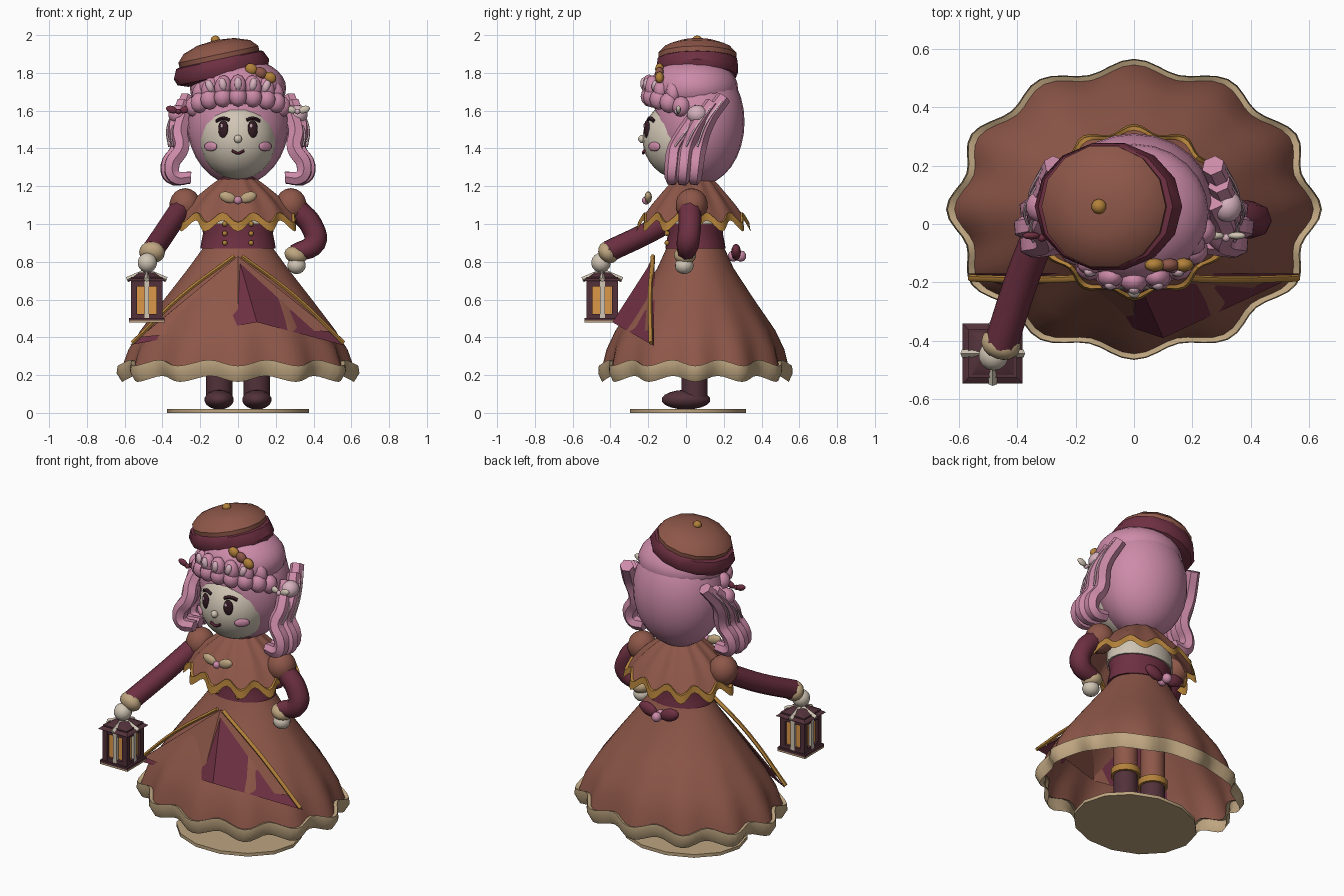
import bpy, bmesh
from math import cos, sin, pi, radians
from mathutils import Matrix, Vector, Euler

if "Cube" in bpy.data.objects:
    bpy.data.objects.remove(bpy.data.objects["Cube"], do_unlink=True)


def material(name, *rgb):
    lin = [((c / 255 + 0.055) / 1.055) ** 2.4 for c in rgb] + [1]
    m = bpy.data.materials.new(name)
    m.use_nodes = True
    m.diffuse_color = lin
    m.node_tree.nodes["Principled BSDF"].inputs["Base Color"].default_value = lin
    return m


BROWN = material("warm brown", 142, 87, 73)
WINE = material("burgundy", 110, 48, 66)
PINK = material("hair pink", 205, 139, 169)
PALE = material("pale pink", 214, 178, 190)
CREAM = material("cream", 190, 165, 128)
GOLD = material("gold", 178, 129, 58)
SKIN = material("skin", 208, 197, 180)
DARK = material("dark plum", 82, 49, 58)
GLOW = material("lamp orange", 222, 152, 72)
INK = material("eye ink", 52, 28, 36)


def finish(name, bm, *mats, angle=40):
    bmesh.ops.recalc_face_normals(bm, faces=bm.faces)
    me = bpy.data.meshes.new(name)
    bm.to_mesh(me)
    bm.free()
    for m in mats:
        me.materials.append(m)
    ob = bpy.data.objects.new(name, me)
    bpy.context.collection.objects.link(ob)
    smooth(ob, angle)
    return ob


def smooth(ob, angle):
    bpy.ops.object.select_all(action="DESELECT")
    ob.select_set(True)
    bpy.context.view_layer.objects.active = ob
    bpy.ops.object.shade_smooth_by_angle(angle=radians(angle))


def place(loc, size, rot=(0, 0, 0)):
    turn = Euler([radians(a) for a in rot]).to_matrix().to_4x4()
    return Matrix.Translation(loc) @ turn @ Matrix.Diagonal((*size, 1))


def ball(name, loc, size, mat, rot=(0, 0, 0), seg=14):
    bm = bmesh.new()
    bmesh.ops.create_uvsphere(bm, u_segments=seg, v_segments=seg * 2 // 3, radius=1,
                              matrix=place(loc, size, rot))
    return finish(name, bm, mat, angle=60)


def box(name, loc, size, mat):
    bm = bmesh.new()
    bmesh.ops.create_cube(bm, size=1, matrix=place(loc, size))
    return finish(name, bm, mat)


def lathe(name, rows, mats, n=24, y=0.05, x=0, folds=12, dip=0, caps=True, bands=None):
    """Rows are (rx, ry, z, fold depth); bands gives a material slot for each row gap."""
    bm = bmesh.new()
    rings = []
    for rx, ry, z, amp in rows:
        ring = []
        for i in range(n):
            a = 2 * pi * i / n
            wave = cos(folds * (a - pi / 2))
            k = 1 + amp * wave
            ring.append(bm.verts.new((x + rx * k * cos(a), y + ry * k * sin(a), z - dip * amp * wave)))
        rings.append(ring)
    for r, (lo, hi) in enumerate(zip(rings, rings[1:])):
        for i in range(n):
            f = bm.faces.new((lo[i], lo[(i + 1) % n], hi[(i + 1) % n], hi[i]))
            f.material_index = bands[r] if bands else 0
    if caps:
        bm.faces.new(rings[0])
        bm.faces.new(rings[-1]).material_index = bands[-1] if bands else 0
    return finish(name, bm, *mats)


def tube(name, points, radius, mat, sides=2, angle=60):
    """Swept tube; each point is (x, y, z) with an optional width factor."""
    cu = bpy.data.curves.new(name, "CURVE")
    cu.dimensions = "3D"
    cu.bevel_depth, cu.bevel_resolution, cu.resolution_u = radius, sides, 5
    cu.use_fill_caps = True
    sp = cu.splines.new("BEZIER")
    sp.bezier_points.add(len(points) - 1)
    for bp, p in zip(sp.bezier_points, points):
        bp.co = p[:3]
        bp.radius = p[3] if len(p) > 3 else 1
        bp.handle_left_type = bp.handle_right_type = "AUTO"
    ob = bpy.data.objects.new(name, cu)
    bpy.context.collection.objects.link(ob)
    bpy.ops.object.select_all(action="DESELECT")
    ob.select_set(True)
    bpy.context.view_layer.objects.active = ob
    bpy.ops.object.convert(target="MESH")
    ob = bpy.context.object
    ob.data.materials.clear()
    ob.data.materials.append(mat)
    smooth(ob, angle)


def sheet(name, corners, mat):
    bm = bmesh.new()
    top, left, mid, right = [bm.verts.new(c) for c in corners]
    bm.faces.new((top, left, mid))
    bm.faces.new((top, mid, right))
    finish(name, bm, mat, angle=10)


def bow(name, loc, size, mat, knot, rot=0):
    c = Vector(loc)
    for s, side in ((1, "left"), (-1, "right")):
        ball(f"{name}_{side}_loop", c + Vector((s * size * 0.6, 0, size * 0.18)),
             (size * 0.55, size * 0.22, size * 0.32), mat, (0, -s * 20 + rot, 0), 10)
    ball(name + "_knot", c + Vector((0, -size * 0.12, 0)), [size * 0.25] * 3, knot, seg=8)


# Stand
lathe("stand", [(0.375, 0.315, 0, 0), (0.375, 0.315, 0.02, 0)], [CREAM], n=14, y=0.01)

# Skirt with deep folds and a cream hem
lathe("skirt", [(0.18, 0.15, 0.88, 0), (0.26, 0.20, 0.77, 0.01), (0.39, 0.31, 0.60, 0.02),
                (0.50, 0.41, 0.45, 0.03), (0.56, 0.455, 0.35, 0.035), (0.59, 0.475, 0.26, 0.04),
                (0.613, 0.492, 0.265, 0.04), (0.618, 0.495, 0.225, 0.04), (0.59, 0.475, 0.18, 0.04)],
      [BROWN, CREAM], n=96, dip=0.4, caps=False, bands=[0, 0, 0, 0, 0, 1, 1, 1])

# Open overskirt panels and their gold edging
sheet("overskirt_panel", [(0, -0.175, 0.83), (-0.52, -0.185, 0.40), (0, -0.36, 0.45), (0.5, -0.185, 0.43)], BROWN)
sheet("overskirt_lining", [(0, -0.165, 0.83), (-0.57, -0.17, 0.36), (0.1, -0.39, 0.48), (0.57, -0.17, 0.355)], WINE)
for s in (1, -1):
    tube("overskirt_edging", [(s * 0.02, -0.175, 0.83), (s * 0.3, -0.19, 0.62), (s * 0.56, -0.185, 0.37)],
         0.012, GOLD, 1)

# Legs and boots
for s, side in ((1, "left"), (-1, "right")):
    ball(side + "_boot", (s * 0.1, 0, 0.07), (0.08, 0.13, 0.052), DARK)
    for part, r, lo, hi, mat in (("boot_shaft", 0.07, 0.06, 0.27, DARK), ("boot_cuff", 0.085, 0.26, 0.30, GOLD),
                                 ("stocking", 0.07, 0.30, 0.75, BROWN)):
        lathe(f"{side}_{part}", [(r, r, lo, 0), (r, r, hi, 0)], [mat], n=14, x=s * 0.1, y=0.045)

# Bodice, buttons and back bow
lathe("bodice", [(0.2, 0.16, 0.87, 0), (0.195, 0.155, 0.9, 0), (0.185, 0.145, 0.95, 0), (0.2, 0.155, 1.03, 0)], [WINE])
lathe("upper_chest", [(0.205, 0.16, 1.0, 0), (0.2, 0.16, 1.08, 0), (0.09, 0.09, 1.22, 0), (0.08, 0.08, 1.3, 0)], [SKIN])
for s in (1, -1):
    for z in (0.9, 0.95, 1.0):
        ball("bodice_button", (s * 0.07, -0.1, z), (0.014, 0.014, 0.014), GOLD, seg=8)
bow("waist_bow", (0, 0.265, 0.83), 0.12, WINE, PINK)
ball("waist_bow_knot_back", (0, 0.29, 0.83), (0.03, 0.03, 0.03), PINK, seg=8)

# Pleated capelet with a gold scalloped edge
lathe("capelet", [(0.09, 0.09, 1.245, 0), (0.13, 0.125, 1.215, 0.01), (0.21, 0.18, 1.15, 0.02), (0.27, 0.23, 1.09, 0.03),
                  (0.31, 0.27, 1.035, 0.04), (0.325, 0.282, 1.035, 0.045), (0.332, 0.288, 0.99, 0.05)],
      [BROWN, GOLD], n=96, y=0.04, dip=0.6, caps=False, bands=[0, 0, 0, 0, 1, 1])
lathe("collar", [(0.1, 0.1, 1.225, 0), (0.1, 0.1, 1.25, 0)], [WINE], y=0.04)
bow("chest_bow", (0, -0.2, 1.125), 0.09, CREAM, PINK)

# Sleeves, arms, cuffs and hands
for s in (1, -1):
    ball("puff_sleeve", (s * 0.28, 0.03, 1.1), (0.085, 0.085, 0.09), BROWN)
tube("left_arm", [(0.31, 0.02, 1.08), (0.39, 0.02, 0.99), (0.405, 0.01, 0.9), (0.3, 0, 0.845, 0.8)], 0.06, WINE)
tube("right_arm", [(-0.31, 0, 1.07), (-0.38, -0.18, 0.965), (-0.455, -0.41, 0.855)], 0.058, WINE)
ball("left_cuff", (0.305, -0.005, 0.835), (0.062, 0.06, 0.045), CREAM, (0, 20, 0))
ball("right_cuff", (-0.455, -0.41, 0.85), (0.07, 0.05, 0.06), CREAM, (35, 0, -18))
ball("left_hand", (0.31, -0.01, 0.78), (0.05, 0.05, 0.045), SKIN)
ball("right_hand", (-0.48, -0.45, 0.795), (0.052, 0.052, 0.052), SKIN)

# Lantern
LX, LY = -0.483, -0.443
box("lantern_base", (LX, LY, 0.495), (0.19, 0.19, 0.014), DARK)
box("lantern_base_plate", (LX, LY, 0.483), (0.19, 0.19, 0.01), CREAM)
box("lantern_glow", (LX, LY, 0.60), (0.13, 0.13, 0.2), GLOW)
box("lantern_head", (LX, LY, 0.695), (0.165, 0.165, 0.05), DARK)
box("lantern_foot", (LX, LY, 0.508), (0.165, 0.165, 0.03), DARK)
bm = bmesh.new()
bmesh.ops.create_cone(bm, cap_ends=True, segments=4, radius1=0.145, radius2=0.06, depth=0.045,
                      matrix=Matrix.Translation((LX, LY, 0.72)) @ Matrix.Rotation(pi / 4, 4, "Z"))
finish("lantern_roof", bm, DARK)
for s in (1, -1):
    for t in (1, -1):
        box("lantern_post", (LX + s * 0.068, LY + t * 0.068, 0.6), (0.032, 0.032, 0.2), DARK)
    box("lantern_front_bar", (LX, LY + s * 0.075, 0.6), (0.026, 0.016, 0.2), SKIN)
    box("lantern_side_bar", (LX + s * 0.075, LY, 0.6), (0.016, 0.026, 0.2), SKIN)
    tube("lantern_roof_rib", [(LX + s * 0.105, LY, 0.705), (LX, LY, 0.75)], 0.014, SKIN, 0)
    tube("lantern_roof_rib", [(LX, LY + s * 0.105, 0.705), (LX, LY, 0.75)], 0.014, SKIN, 0)
box("lantern_handle", (LX, LY, 0.755), (0.03, 0.03, 0.04), SKIN)

# Head and face
ball("face", (0, -0.02, 1.45), (0.205, 0.21, 0.215), SKIN, seg=24)
ball("nose", (0, -0.232, 1.45), (0.022, 0.022, 0.022), SKIN, seg=10)
tube("mouth", [(-0.032, -0.222, 1.388), (0, -0.226, 1.375), (0.032, -0.222, 1.388)], 0.008, WINE, 1)
for s in (1, -1):
    ball("eye", (s * 0.078, -0.207, 1.502), (0.028, 0.014, 0.048), INK, (0, 0, s * 20))
    ball("eye_shine", (s * 0.078 - 0.008, -0.221, 1.52), (0.008, 0.004, 0.012), PALE, seg=8)
    tube("eyebrow", [(s * 0.045, -0.2, 1.55), (s * 0.08, -0.19, 1.56), (s * 0.115, -0.17, 1.545)], 0.01, INK, 1)
    ball("cheek", (s * 0.145, -0.168, 1.41), (0.045, 0.012, 0.025), PINK, (0, 0, s * 42))

# Hair
ball("back_hair", (0, 0.07, 1.54), (0.27, 0.24, 0.335), PINK, seg=24)
ball("top_hair", (0, 0.04, 1.72), (0.255, 0.235, 0.16), PINK, seg=24)
for i in range(9):
    a = radians(-80 + 20 * i)
    ball("fringe_curl", (0.235 * sin(a), 0.01 - 0.2 * cos(a), 1.61 + 0.065 * cos(a)), (0.05, 0.05, 0.055), PINK, seg=10)
for i in range(7):
    a = radians(-66 + 22 * i)
    c = (0.215 * sin(a), 0.02 - 0.215 * cos(a), 1.68 + 0.05 * cos(a))
    ball("fringe_lock", c, (0.046, 0.04, 0.062), PINK, (0, -25 * sin(a), 0), 10)
    if -3 < i - 3 < 3:
        ball("fringe_shine", (c[0], c[1] - 0.028, c[2] + 0.012), (0.022, 0.02, 0.035), PALE, (0, 28 * sin(a), 0), 8)

# Curled side locks with their bows
for s, side in ((1, "left"), (-1, "right")):
    for dy, dx, dz in ((0.09, 0, 0.03), (0.03, 0.02, 0), (-0.03, 0, -0.03)):
        tube(side + "_lock", [(s * (0.27 + dx), 0.11 + dy, 1.64 + dz), (s * (0.31 + dx), 0.02 + dy, 1.51 + dz, 1.1),
                              (s * (0.3 + dx), -0.025 + dy, 1.4, 1.1), (s * (0.35 + dx), -0.04 + dy, 1.31, 1.1),
                              (s * (0.335 + dx), -0.045 + dy, 1.25), (s * 0.25, -0.04 + dy, 1.245, 0.85)],
             0.04, PINK, 1, 30)
        tube(side + "_lock_shine", [(s * (0.312 + dx), 0.1 + dy, 1.62 + dz), (s * (0.355 + dx), 0.015 + dy, 1.5 + dz),
                                    (s * (0.345 + dx), -0.03 + dy, 1.41)], 0.006, PALE, 0)
    ball(side + "_lock_puff", (s * 0.32, 0.06, 1.58), (0.05, 0.055, 0.05), PALE if s > 0 else PINK)
    bow(side + "_hair_bow", (s * 0.315, -0.04, 1.595), 0.06, SKIN if s > 0 else WINE, PALE if s > 0 else WINE)

# Beret, tilted over one side, and bead clip
beret = lathe("beret", [(0.19, 0.17, -0.02, 0), (0.245, 0.21, 0, 0), (0.258, 0.222, 0.035, 0), (0.235, 0.215, 0.085, 0),
                        (0.215, 0.21, 0.09, 0), (0.217, 0.212, 0.115, 0), (0.18, 0.175, 0.155, 0), (0.1, 0.1, 0.183, 0),
                        (0.03, 0.03, 0.19, 0)], [WINE, BROWN], n=14, y=0, bands=[0, 0, 0, 0, 1, 1, 1, 1])
beret.location = (-0.08, 0.06, 1.785)
beret.rotation_euler.y = radians(-12)
ball("beret_button", (-0.12, 0.06, 1.975), (0.026, 0.026, 0.023), GOLD, seg=10)
for x, z, mat in ((0.07, 1.82, GOLD), (0.12, 1.8, BROWN), (0.17, 1.775, GOLD)):
    ball("hair_bead", (x, -0.14, z), (0.036, 0.024, 0.03), mat, (0, 35, 0), 10)
